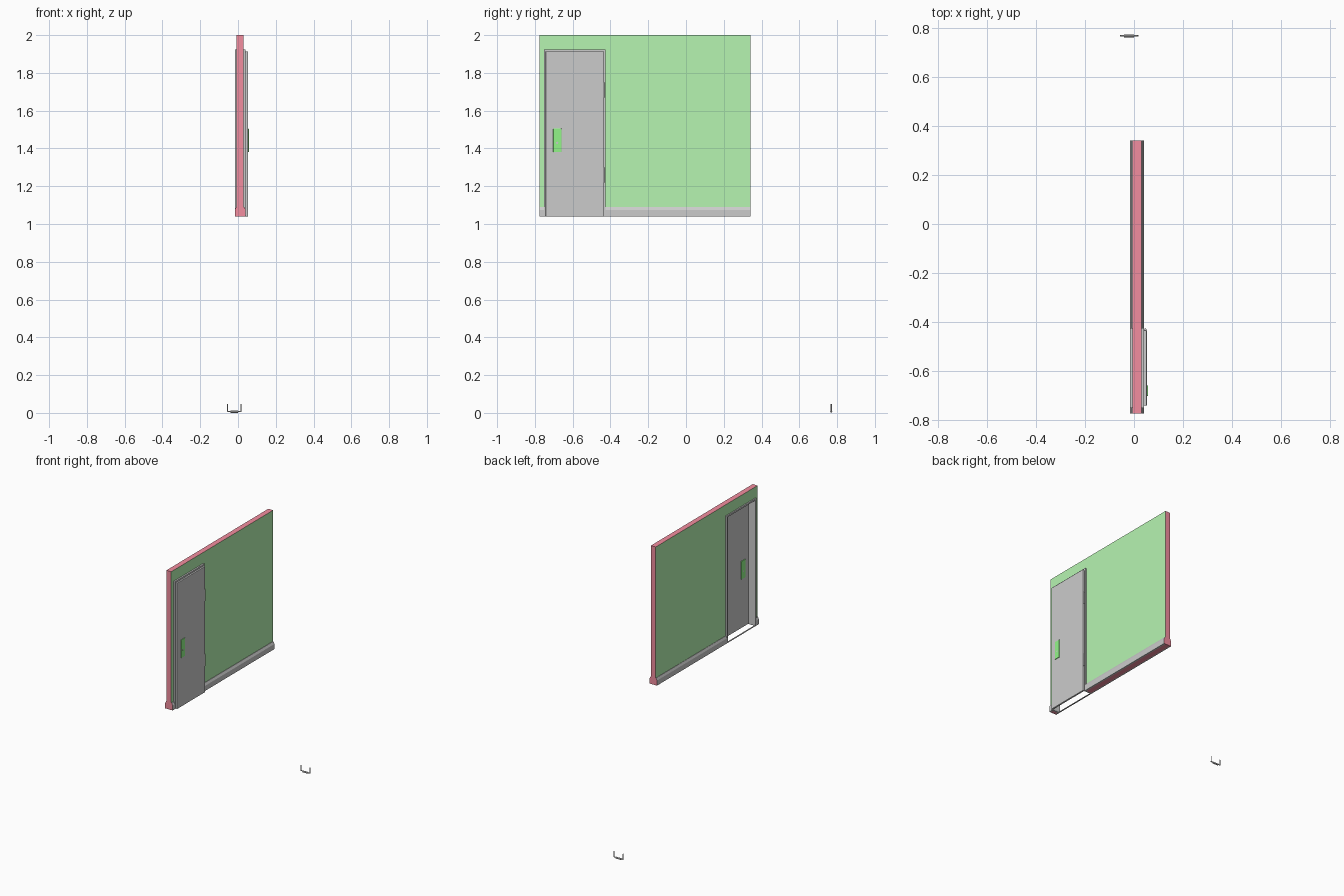
import bpy, bmesh
from mathutils import Vector, Matrix

if "Cube" in bpy.data.objects:
    bpy.data.objects.remove(bpy.data.objects["Cube"])


def material(name, rgb):
    m = bpy.data.materials.new(name)
    m.diffuse_color = (*rgb, 1)
    m.use_nodes = True
    m.node_tree.nodes["Principled BSDF"].inputs["Base Color"].default_value = m.diffuse_color
    return m


GREEN = material("wall_green", (0.47, 0.91, 0.44))
RED = material("cut_red", (0.9, 0.27, 0.35))
PLATE = material("plate_green", (0.29, 0.91, 0.25))
GREY = material("trim_grey", (0.8, 0.8, 0.8))

Y0, Y1, Z0, Z1 = -0.775, 0.342, 1.04, 2.0      # wall extents
D0, D1, DZ = -0.752, -0.425, 1.924             # door frame outer edges
XB, XF = -0.016, 0.041                         # trim back and front
T = 0.011                                      # frame width


def extrude(name, points, vector, mats=(), pick=None):
    """Extrude a closed 3D outline; pick(face) chooses the material slot."""
    bm = bmesh.new()
    face = bm.faces.new([bm.verts.new(p) for p in points])
    out = bmesh.ops.extrude_face_region(bm, geom=[face], use_keep_orig=True)
    moved = [g for g in out["geom"] if isinstance(g, bmesh.types.BMVert)]
    bmesh.ops.translate(bm, verts=moved, vec=Vector(vector))
    bmesh.ops.recalc_face_normals(bm, faces=bm.faces)
    if pick:
        for f in bm.faces:
            f.material_index = pick(f)
    mesh = bpy.data.meshes.new(name)
    bm.to_mesh(mesh)
    bm.free()
    for m in mats:
        mesh.materials.append(m)
    ob = bpy.data.objects.new(name, mesh)
    bpy.context.collection.objects.link(ob)
    return ob


def box(name, x, y, z, mats=(), bevel=0):
    pts = [(x[0], y[0], z[0]), (x[0], y[1], z[0]), (x[0], y[1], z[1]), (x[0], y[0], z[1])]
    ob = extrude(name, pts, (x[1] - x[0], 0, 0), mats)
    if bevel:
        b = ob.modifiers.new("Bevel", "BEVEL")
        b.width, b.segments = bevel, 2
    return ob


def rod(name, a, b, r, sides=8):
    a, b = Vector(a), Vector(b)
    d = b - a
    bpy.ops.mesh.primitive_cylinder_add(vertices=sides, radius=r, depth=d.length, location=(a + b) / 2,
                                        rotation=d.to_track_quat('Z', 'Y').to_euler())
    bpy.context.object.name = name
    bpy.ops.object.shade_smooth_by_angle()


# Wall with a door opening: green faces, red top and ends
outline = [(Y0, Z0), (D0, Z0), (D0, DZ), (D1, DZ), (D1, Z0), (Y1, Z0), (Y1, Z1), (Y0, Z1)]
extrude("wall", [(-0.007, y, z) for y, z in outline], (0.037, 0, 0), (GREEN, RED),
        lambda f: 0 if abs(f.normal.x) > 0.9 else 1)

# Skirting boards: chamfered section on both wall faces, red where cut at the wall ends
for side, xin, xout in (("front", 0.03, XF), ("back", -0.007, XB)):
    for part, a, b in (("short", Y0, D0 + T), ("long", D1 - T, Y1)):
        section = [(xin, Z0), (xout, Z0), (xout, 1.075), (xin + (xout - xin) * 0.25, 1.091), (xin, 1.091)]
        extrude(f"skirting_{side}_{part}", [(x, a, z) for x, z in section], (0, b - a, 0), (GREY, RED),
                lambda f: int(abs(f.normal.y) > 0.9 and
                              min(abs(f.calc_center_median().y - e) for e in (Y0, Y1)) < 0.001))

# Door frame lining the opening, with a thin sill strip at the back
frame = [(D0, Z0), (D0, DZ), (D1, DZ), (D1, Z0), (D1 - T, Z0), (D1 - T, DZ - T), (D0 + T, DZ - T), (D0 + T, Z0)]
extrude("door_frame", [(XB, y, z) for y, z in frame], (XF - XB, 0, 0))
box("sill_strip", (XB, -0.008), (D0 + T, D1 - T), (Z0, Z0 + 0.004))

# Door leaf closing over the front of the frame
box("door", (XF - 0.001, 0.053), (-0.743, -0.434), (Z0, 1.914), bevel=0.003)

# Handle plates on both faces with a spindle socket
for side, x0, x1 in (("front", 0.052, 0.057), ("back", 0.036, 0.041)):
    box(f"handle_plate_{side}", (x0, x1), (-0.703, -0.66), (1.38, 1.505), (PLATE,), bevel=0.0015)
rod("spindle_socket", (0.0355, -0.682, 1.43), (0.0575, -0.682, 1.43), 0.006, 12)

# Hinge barrels
for i, z in enumerate((1.26, 1.71)):
    rod(f"hinge_{i}", (0.046, -0.431, z - 0.04), (0.046, -0.431, z + 0.04), 0.005)

# Loose handle lying apart from the wall: two arms on one spindle
HY = 0.769
rod("handle_spindle", (-0.058, HY, 0.008), (0.018, HY, 0.008), 0.003)
rod("handle_sleeve", (-0.04, HY, 0.006), (0.0, HY, 0.006), 0.006)
for side, x in (("left", -0.055), ("right", 0.015)):
    rod(f"handle_arm_{side}", (x, HY, 0.006), (x, HY, 0.046), 0.003)
